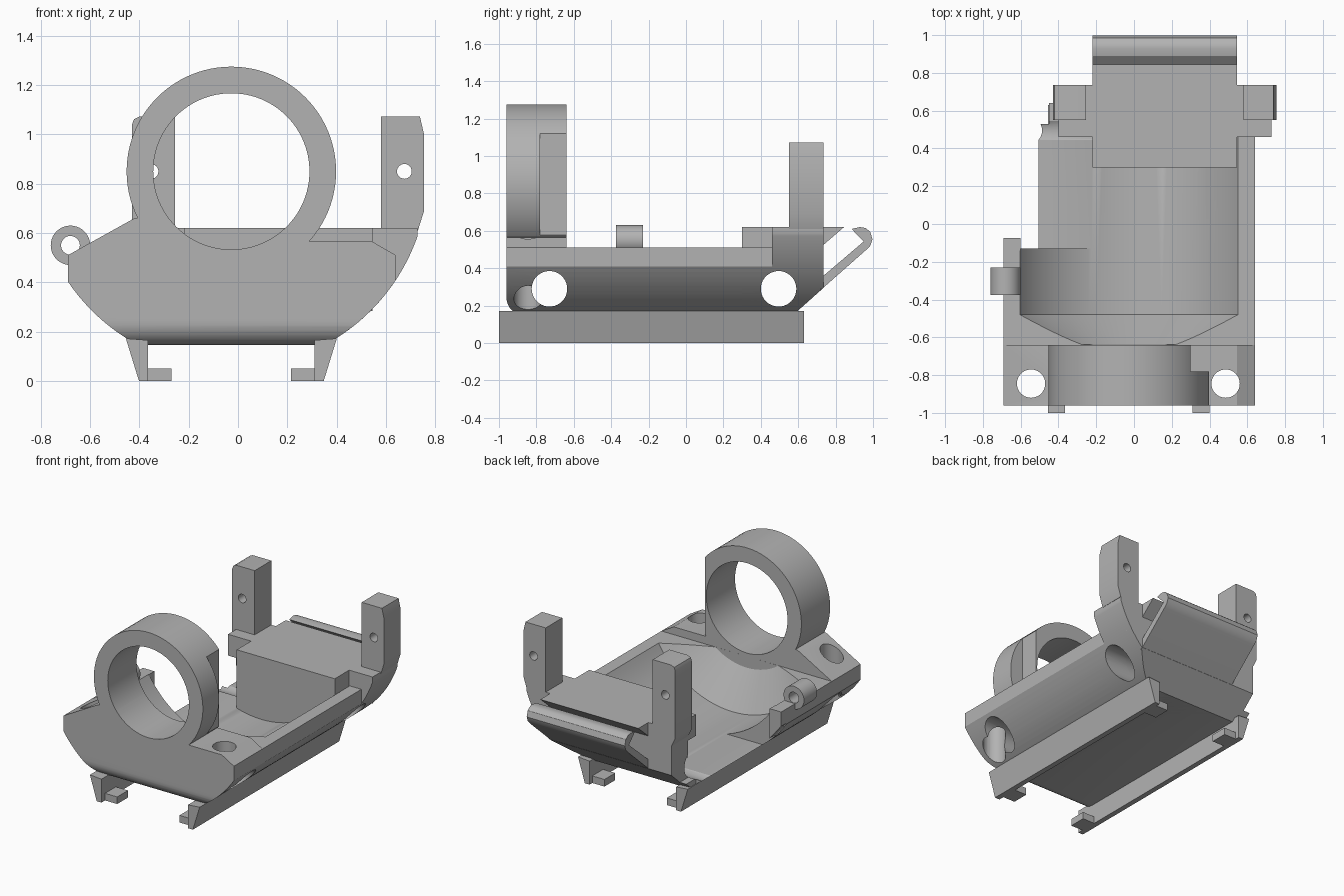
import bpy, bmesh
from math import sin, cos, asin, sqrt, pi, radians

if "Cube" in bpy.data.objects:
    bpy.data.objects.remove(bpy.data.objects["Cube"])

grey = bpy.data.materials.new("plain grey")
grey.use_nodes = True
GREY = (0.45, 0.45, 0.45, 1)
grey.diffuse_color = GREY
grey.node_tree.nodes["Principled BSDF"].inputs["Base Color"].default_value = GREY

CX, CZ = -0.027, 0.85      # shared axis of ring, cavity and hull arc
R_HULL, FLOOR = 0.8, 0.145
parts = []


def finish(name, bm):
    bmesh.ops.recalc_face_normals(bm, faces=bm.faces)
    mesh = bpy.data.meshes.new(name)
    bm.to_mesh(mesh)
    bm.free()
    mesh.materials.append(grey)
    obj = bpy.data.objects.new(name, mesh)
    bpy.context.collection.objects.link(obj)
    parts.append(obj)
    return obj


def prism(name, pts, axis, a, b):
    """Extrude a 2D outline along an axis from a to b."""
    place = {"x": lambda p, t: (t, p[0], p[1]),
             "y": lambda p, t: (p[0], t, p[1]),
             "z": lambda p, t: (p[0], p[1], t)}[axis]
    bm = bmesh.new()
    lo = [bm.verts.new(place(p, a)) for p in pts]
    hi = [bm.verts.new(place(p, b)) for p in pts]
    n = len(pts)
    bm.faces.new(lo)
    bm.faces.new(hi[::-1])
    for i in range(n):
        j = (i + 1) % n
        bm.faces.new((lo[i], lo[j], hi[j], hi[i]))
    return finish(name, bm)


def box(name, x0, x1, y0, y1, z0, z1):
    return prism(name, [(x0, z0), (x1, z0), (x1, z1), (x0, z1)], "y", y0, y1)


def circle(u, v, r, n=40):
    return [(u + r * cos(2 * pi * i / n), v + r * sin(2 * pi * i / n)) for i in range(n)]


def lathe(name, profile, n=96):
    """Revolve (y, radius) points around the shared axis."""
    bm = bmesh.new()
    rings = [[bm.verts.new((x, y, z)) for x, z in circle(CX, CZ, r, n)] for y, r in profile]
    bm.faces.new(rings[0])
    bm.faces.new(rings[-1][::-1])
    for p, q in zip(rings, rings[1:]):
        for i in range(n):
            j = (i + 1) % n
            bm.faces.new((p[i], p[j], q[j], q[i]))
    return finish(name, bm)


def hull_outline(x0, x1, top, steps=48):
    """Flat-bottomed arc between x0 and x1, closed by a flat top."""
    a0, a1 = (asin((x - CX) / R_HULL) for x in (x0, x1))
    flat = asin(sqrt(R_HULL ** 2 - (CZ - FLOOR) ** 2) / R_HULL)
    angles = [a0 + (a1 - a0) * i / steps for i in range(steps + 1)]
    angles = sorted([a for a in angles if abs(a) > flat]
                    + [a for a in (a0, a1, -flat, flat) if a0 < a < a1 and abs(a) <= flat + 1e-6]
                    + ([a0] if abs(a0) <= flat else []))
    pts = [(CX + R_HULL * sin(a), max(FLOOR, CZ - R_HULL * cos(a))) for a in angles]
    return pts + [(x1, top), (x0, top)]


def boolean(obj, tool, op="DIFFERENCE"):
    mod = obj.modifiers.new("bool", "BOOLEAN")
    mod.operation, mod.object, mod.solver = op, tool, "EXACT"
    dg = bpy.context.evaluated_depsgraph_get()
    mesh = bpy.data.meshes.new_from_object(obj.evaluated_get(dg))
    obj.modifiers.clear()
    obj.data = mesh
    parts.remove(tool)
    bpy.data.objects.remove(tool)


def cross_holes(obj):
    for y in (-0.73, 0.495):
        boolean(obj, prism("cutter", circle(y, 0.29, 0.095), "x", -1, 1))


def slope_tail(obj):
    boolean(obj, prism("cutter", [(0.5, 0.085), (0.8, 0.353), (0.8, 0.05)], "x", -1, 1))


# Hull with front saddle and ring
FRONT, BACK, RING_BACK = -0.96, 0.735, -0.64
hull = prism("hull", hull_outline(-0.69, 0.64, 0.51), "y", FRONT, BACK)
saddle = [(-0.69, 0.43), (0.64, 0.43), (0.64, 0.51), (0.545, 0.565), (0.3, 0.565),
          (-0.3, 0.66), (-0.42, 0.66), (-0.69, 0.51)]
boolean(hull, prism("saddle", saddle, "y", FRONT, RING_BACK), "UNION")
boolean(hull, prism("ring", circle(CX, CZ, 0.425, 96), "y", FRONT, RING_BACK), "UNION")
# Ring bore opening through a cone into the long round cavity
boolean(hull, lathe("cavity", [(-1.1, 0.317), (RING_BACK, 0.317), (RING_BACK + 0.001, 0.42),
                               (-0.48, 0.67), (0.8, 0.67)]))
# Notch in the ring and lowered wall on one side
boolean(hull, box("cutter", 0.3, 0.6, -0.78, -0.6, 0.566, 1.3))
boolean(hull, box("cutter", -0.8, -0.2, -0.13, 0.9, 0.21, 0.9))
boolean(hull, box("cutter", -0.8, -0.45, 0.53, 0.9, 0.1, 0.9))
# Rounded lower front edge
r = 0.1
edge = [(FRONT - 0.05, FLOOR - 0.05), (FRONT - 0.05, FLOOR + r)]
edge += [(FRONT + r - r * cos(t * pi / 16), FLOOR + r - r * sin(t * pi / 16)) for t in range(9)]
edge += [(FRONT + r, FLOOR - 0.05)]
boolean(hull, prism("cutter", edge, "x", -1, 1))
# Screw holes
for x in (-0.545, 0.485):
    boolean(hull, prism("cutter", circle(x, -0.845, 0.075), "z", 0, 0.8))
cross_holes(hull)
slope_tail(hull)

# Rear block, its side wing and the tail plate
rear = prism("rear_block", hull_outline(-0.22, 0.545, 0.62), "y", 0.3, BACK)
side = prism("rear_shoulder", hull_outline(0.3, 0.728, 0.62), "y", 0.46, BACK)
for obj in (rear, side):
    cross_holes(obj)
    slope_tail(obj)
box("rear_wing", -0.4, -0.21, 0.46, BACK, 0.47, 0.62)
strut = box("wing_strut", -0.4, -0.21, 0.55, BACK, 0.2, 0.48)
cross_holes(strut)
slope_tail(strut)
prism("tail_plate", [(0.73, 0.62), (0.845, 0.62), (0.735, 0.525)], "x", -0.22, 0.545)

# Tail hook
hook = [(0.72, 0.283), (0.96, 0.495), (0.985, 0.52), (0.997, 0.555), (0.985, 0.595),
        (0.96, 0.615), (0.93, 0.62), (0.885, 0.61), (0.95, 0.543), (0.72, 0.347)]
prism("tail_hook", hook, "x", -0.22, 0.545)

# Upright posts with pin holes
right = [(0.58, 0.61), (0.73, 0.61), (0.755, 0.69), (0.755, 1.0), (0.738, 1.073), (0.58, 1.073)]
left = [(-0.255, 0.5), (-0.4, 0.5), (-0.43, 0.56), (-0.43, 1.04), (-0.422, 1.062),
        (-0.4, 1.073), (-0.255, 1.073)]
for name, outline, x in (("post_left", right, 0.675), ("post_right", left, -0.353)):
    post = prism(name, outline, "y", 0.55, BACK)
    boolean(post, prism("cutter", circle(x, 0.85, 0.03, 24), "y", 0.4, 0.9))

# Side lug with the raised wall end beside it
lug = prism("side_lug", circle(-0.68, 0.55, 0.08), "y", -0.375, -0.23)
boolean(lug, prism("cutter", circle(-0.68, 0.55, 0.038), "y", -0.5, 0))
wall = [(-0.69, 0.41), (-0.6, 0.3), (-0.6, 0.51), (-0.69, 0.51)]
prism("wall_end", wall, "y", -0.14, -0.075)

# Bottom rails with short gripping lips at both ends
for s, tag in ((1, "right"), (-1, "left")):
    def mirrored(pts):
        return [(CX + s * (x - CX), z) for x, z in pts]
    rail = [(-0.455, 0.172), (-0.402, 0), (-0.365, 0), (-0.365, 0.165)]
    prism("rail_" + tag, mirrored(rail), "y", -1, 0.63)
    lip = [(-0.37, 0), (-0.27, 0), (-0.27, 0.05), (-0.37, 0.05)]
    for end, y in (("front", -0.96), ("back", 0.48)):
        prism("lip_" + end + "_" + tag, mirrored(lip), "y", y, y + 0.12)

# Smooth the curved faces, keep the corners sharp
for obj in bpy.context.view_layer.objects:
    obj.select_set(obj in parts)
bpy.context.view_layer.objects.active = hull
bpy.ops.object.shade_smooth_by_angle(angle=radians(30))
